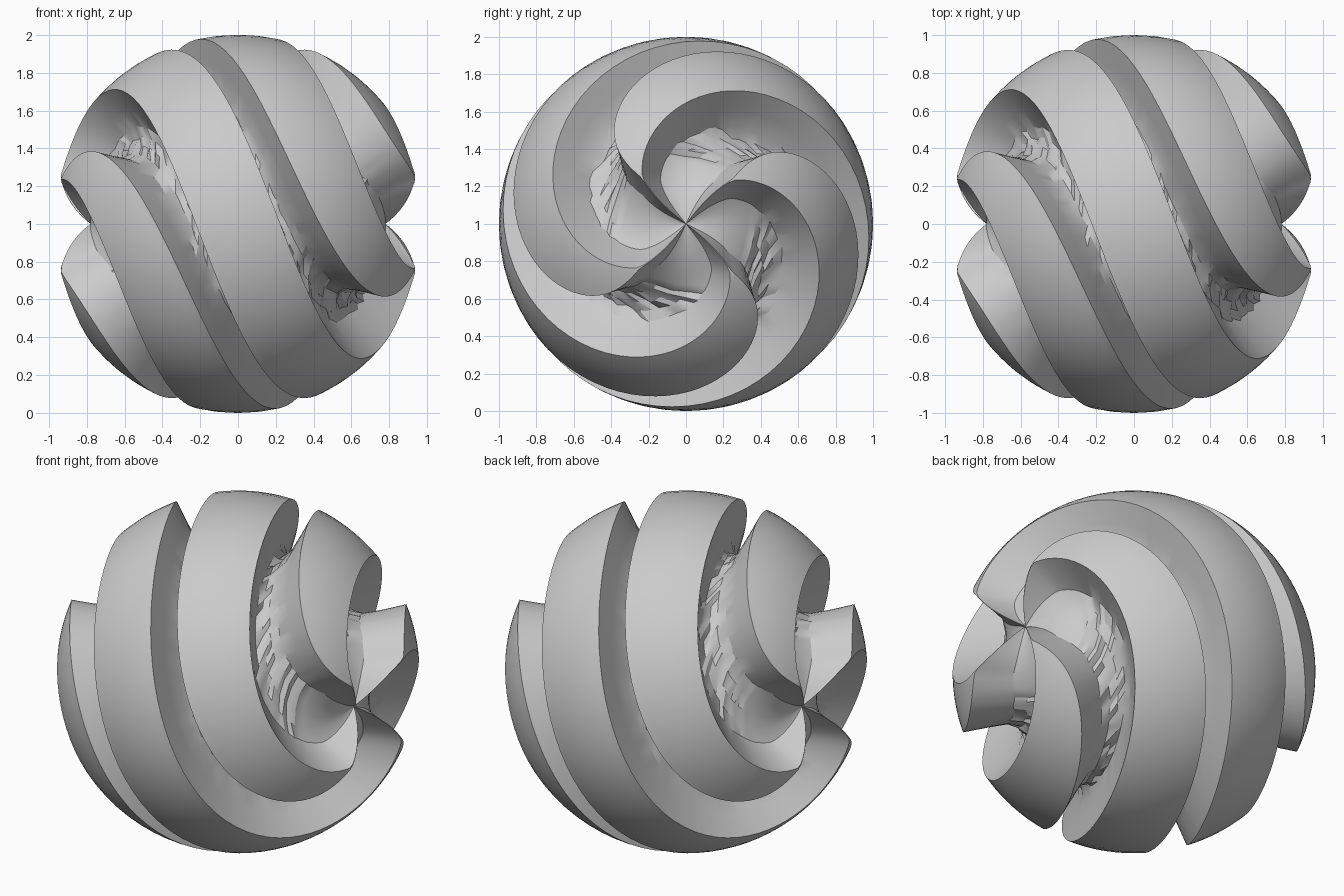
import bpy, bmesh, math, random
from math import radians, sin, cos, pi

if "Cube" in bpy.data.objects:
    bpy.data.objects.remove(bpy.data.objects["Cube"])

random.seed(4)
ARMS = 4                      # grooves spiralling around the x axis
TWIST = 142                   # degrees of twist per unit of x
RINGS = 96                    # steps from pole to pole
BAND = 10                     # steps across each raised band
TIP = math.acos(0.94)         # polar angle at which the band tips end
# groove cross-section: (position across, share of the full depth)
PROFILE = [(-1, 0), (-.88, .45), (-.72, .82), (-.4, .97), (0, 1),
           (.4, .97), (.72, .82), (.88, .45), (1, 0)]


def half_width(x):
    """Half the groove's angle in degrees, widening towards the poles."""
    x = abs(x)
    return min(44.6, 12 + 24 * x ** 2 + 24 * x ** 12)


def ring_samples(a):
    """Angle and radius around one ring at polar angle a."""
    x = cos(a)
    h = half_width(x)
    near = min(a, pi - a)
    crest = 1.0 if near >= TIP else 0.78 + 0.22 * (near / TIP)
    floor = 0.78 - 0.08 * min(1, near / 0.8)
    out = []
    for k in range(ARMS):
        c = 135 + TWIST * x + 360 / ARMS * k
        for t, d in PROFILE:
            rough = random.uniform(-.015, .015) if d > .8 and near > .5 else 0
            out.append((c + t * h, crest + (floor - crest) * d + rough))
        gap = 360 / ARMS - 2 * h
        for i in range(1, BAND):
            out.append((c + h + gap * i / BAND, crest))
    return out


# carved spiral ball
bm = bmesh.new()
rings = []
for j in range(1, RINGS):
    a = pi * j / RINGS
    rings.append([bm.verts.new((r * cos(a),
                                r * sin(a) * cos(radians(th)),
                                1 + r * sin(a) * sin(radians(th))))
                  for th, r in ring_samples(a)])
n = len(rings[0])
for r0, r1 in zip(rings, rings[1:]):
    for i in range(n):
        k = (i + 1) % n
        bm.faces.new((r0[i], r1[i], r1[k], r0[k]))

# sunken poles
for ring, x in ((rings[0], 0.78), (rings[-1], -0.78)):
    pole = bm.verts.new((x, 0, 1))
    for i in range(n):
        bm.faces.new((pole, ring[i], ring[(i + 1) % n]))

bmesh.ops.recalc_face_normals(bm, faces=bm.faces)
mesh = bpy.data.meshes.new("spiral_ball")
bm.to_mesh(mesh)
bm.free()
ball = bpy.data.objects.new("spiral_ball", mesh)
bpy.context.collection.objects.link(ball)
bpy.context.view_layer.objects.active = ball
ball.select_set(True)
bpy.ops.object.shade_smooth_by_angle(angle=radians(25))
